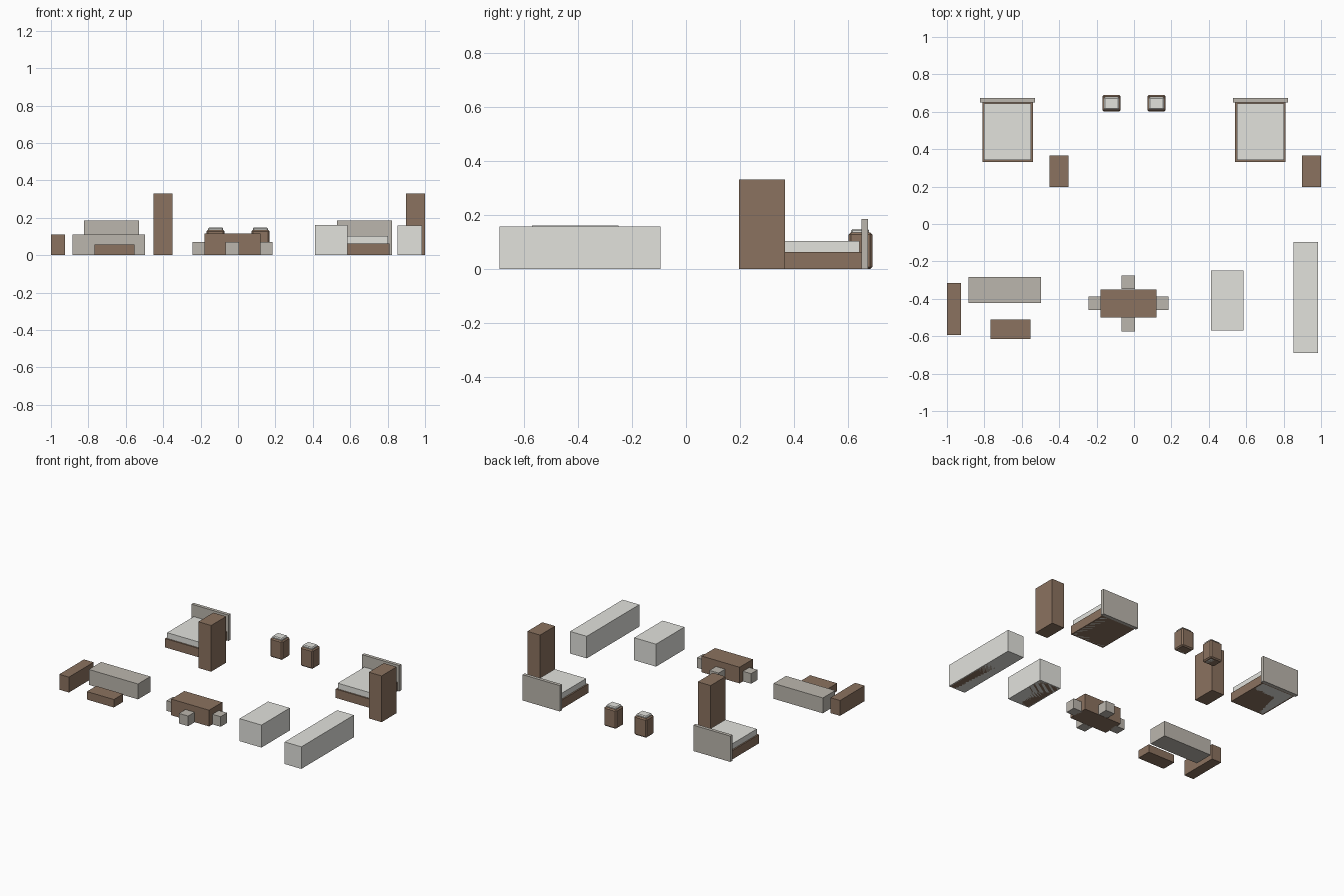
import bpy

if "Cube" in bpy.data.objects:
    bpy.data.objects.remove(bpy.data.objects["Cube"])


def material(name, rgb):
    m = bpy.data.materials.new(name)
    m.diffuse_color = (*rgb, 1)
    m.use_nodes = True
    m.node_tree.nodes["Principled BSDF"].inputs["Base Color"].default_value = m.diffuse_color
    return m


WOOD = material("wood", (0.26, 0.17, 0.115))
FABRIC = material("fabric", (0.50, 0.47, 0.42))
WHITE = material("white", (0.76, 0.76, 0.72))


def box(name, x0, x1, y0, y1, h, mat, bevel=0):
    """Box standing on the floor between the given limits."""
    bpy.ops.mesh.primitive_cube_add(
        size=1, location=((x0 + x1) / 2, (y0 + y1) / 2, h / 2))
    o = bpy.context.object
    o.name = name
    o.scale = (x1 - x0, y1 - y0, h)
    bpy.ops.object.transform_apply(location=False, rotation=False, scale=True)
    o.data.materials.append(mat)
    if bevel:
        mod = o.modifiers.new("bevel", 'BEVEL')
        mod.width = bevel
        mod.segments = 1
    return o


# Bedrooms, bedside tables with lamps and wardrobes, one set per side
for side, s, wx in (("left", -1, -0.452), ("right", 1, 0.899)):
    c = 0.676 * s
    box(side + "_bed_base", c - 0.135, c + 0.135, 0.332, 0.649, 0.063, WOOD)
    box(side + "_mattress", c - 0.125, c + 0.125, 0.342, 0.643, 0.104, WHITE)
    box(side + "_headboard", c - 0.147, c + 0.147, 0.649, 0.673, 0.185, FABRIC)
    n = 0.12 * s
    box(side + "_nightstand", n - 0.049, n + 0.049, 0.602, 0.69, 0.136, WOOD, 0.008)
    box(side + "_lamp", n - 0.04, n + 0.04, 0.611, 0.678, 0.149, WHITE, 0.006)
    box(side + "_wardrobe", wx, wx + 0.101, 0.197, 0.367, 0.331, WOOD)

# Living area
box("sofa", -0.886, -0.496, -0.423, -0.283, 0.11, FABRIC)
box("media_stand", -1.0, -0.924, -0.594, -0.315, 0.11, WOOD)
box("coffee_table", -0.767, -0.553, -0.615, -0.51, 0.057, WOOD)

# Dining table with four chairs
tx, ty, r = -0.03, -0.424, 0.0365
box("dining_table", tx - 0.15, tx + 0.15, ty - 0.075, ty + 0.075, 0.116, WOOD)
for name, dx, dy in (("left", -0.178, 0), ("right", 0.178, 0),
                     ("front", 0, -0.113), ("back", 0, 0.113)):
    x, y = tx + dx, ty + dy
    box(name + "_chair", x - r, x + r, y - r, y + r, 0.072, FABRIC)

# Kitchen island and counter: wooden cabinets wrapped by pale tops
for name, x0, x1, y0, y1, h in (("island", 0.412, 0.585, -0.57, -0.249, 0.161),
                                ("counter", 0.853, 0.985, -0.69, -0.095, 0.158)):
    box(name + "_top", x0, x1, y0, y1, h, WHITE)
    i = 0.007
    box(name + "_cabinet", x0 + i, x1 - i, y0 + i, y1 - i, h - 0.013, WOOD)
